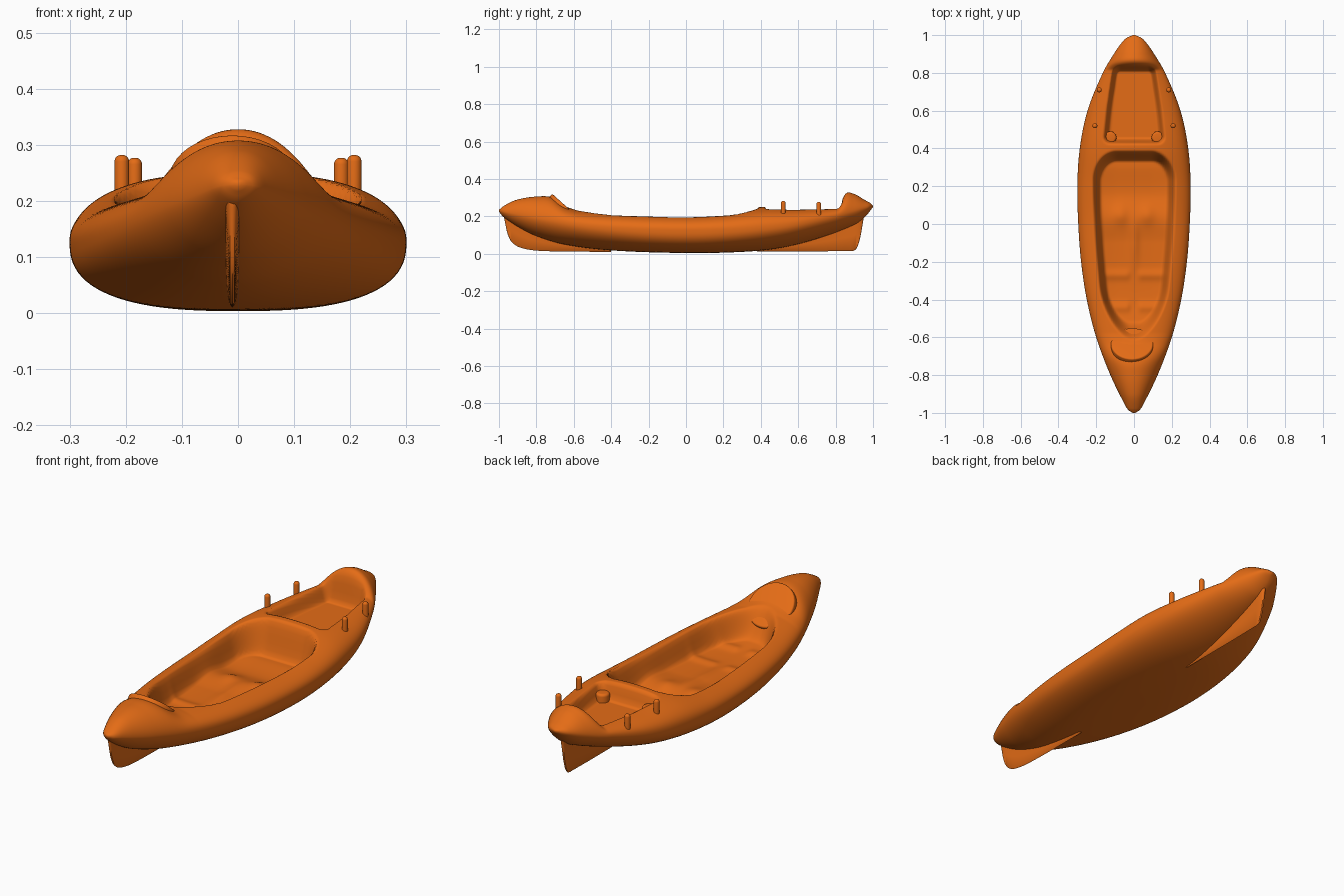
import bpy, bmesh, math
from mathutils import Matrix

if "Cube" in bpy.data.objects:
    bpy.data.objects.remove(bpy.data.objects["Cube"], do_unlink=True)

orange = bpy.data.materials.new("orange plastic")
orange.use_nodes = True
orange.diffuse_color = (0.78, 0.15, 0.008, 1)
orange.node_tree.nodes["Principled BSDF"].inputs["Base Color"].default_value = orange.diffuse_color


def curve(*knots):
    """Smooth interpolation through (y, value) knots."""
    def slope(i):
        a, b = knots[max(i - 1, 0)], knots[min(i + 1, len(knots) - 1)]
        return (b[1] - a[1]) / (b[0] - a[0])

    def value(y):
        y = min(max(y, knots[0][0]), knots[-1][0])
        i = 0
        while i < len(knots) - 2 and y > knots[i + 1][0]:
            i += 1
        (y0, v0), (y1, v1) = knots[i], knots[i + 1]
        h = y1 - y0
        t = (y - y0) / h
        s = t * t * (3 - 2 * t)
        return (v0 * (1 - s) + v1 * s + h * slope(i) * t * (1 - t) ** 2
                - h * slope(i + 1) * t * t * (1 - t))
    return value


def smooth(t):
    t = min(max(t, 0), 1)
    return t * t * (3 - 2 * t)


def bell(v, width):
    return math.exp(-(v / width) ** 2)


# Lines of the boat, from bow (-y) to stern (+y)
half_width = curve((-1, .006), (-.985, .03), (-.95, .052), (-.8, .125), (-.6, .2), (-.4, .25),
                   (-.2, .28), (0, .295), (.2, .3), (.4, .287), (.6, .246), (.8, .165),
                   (.9, .107), (.96, .065), (.985, .04), (1, .006))
keel = curve((-1, .225), (-.98, .2), (-.9, .145), (-.8, .095), (-.65, .05), (-.4, .018), (0, .004),
             (.3, .01), (.5, .03), (.7, .08), (.9, .155), (.96, .2), (1, .25))
beam_height = curve((-1, .23), (-.8, .19), (-.5, .145), (0, .125), (.5, .145), (.8, .2), (1, .255))
deck_height = curve((-1, .235), (-.98, .248), (-.9, .255), (-.6, .235), (-.4, .224), (0, .216),
                    (.2, .227), (.4, .25), (.6, .248), (.8, .252), (.95, .266), (.985, .268), (1, .258))
bow_hump = curve((-.99, 0), (-.9, .035), (-.8, .056), (-.72, .058), (-.64, .014), (-.58, 0))
stern_hump = curve((.815, 0), (.855, .066), (.9, .058), (.96, .018), (.99, 0))
fullness = curve((-1, 1.7), (-.6, 1.9), (0, 2.6), (.5, 2.1), (1, 1.7))

# Open wells in the deck
cockpit_width = curve((-.62, .13), (-.4, .178), (-.2, .2), (0, .215), (.2, .222), (.39, .22))
cockpit_floor = curve((-.6, .12), (-.4, .088), (-.1, .085), (.03, .095), (.16, .072), (.3, .08))
tank_width = curve((.42, .168), (.6, .15), (.84, .115))


def inset(x, front, back, width, radius):
    """Distance inside a rounded outline."""
    a, b = width - abs(x), min(front, back)
    if a < radius and b < radius:
        return radius - math.hypot(radius - a, radius - b)
    return min(a, b)


def deck(x, y):
    w, zm = half_width(y), beam_height(y)
    r = min(abs(x) / w, 1)
    z = zm + (deck_height(y) - zm) * (1 - r ** 2.4) ** (1 / 2.4)
    z += (bow_hump(y) + stern_hump(y)) * max(0, 1 - r * r) ** .8
    # cockpit with seat pan, centre ridge and foot steps
    if -.62 < y < .39:
        floor = cockpit_floor(y) + .012 * bell(x, .025) * bell(y + .1, .13)
        floor += .012 * bell(abs(x) - .07, .04) * bell(y - .05, .05)
        floor += .008 * (bell(y + .27, .025) + bell(y + .44, .025)) * smooth((abs(x) - .01) / .03)
        floor += .25 * max(0, abs(x) - .09) ** 1.5
        d = inset(x, (y + .62) * .45, (.39 - y) * .8, cockpit_width(y), .13)
        z += (floor - z) * smooth(d / .048)
    # rear tank well
    elif .42 < y < .84:
        d = inset(x, y - .42, .84 - y, tank_width(y), .045)
        z += (.165 - z) * smooth(d / .034)
    return z


def finish(name, bm, angle=50):
    bmesh.ops.recalc_face_normals(bm, faces=bm.faces)
    mesh = bpy.data.meshes.new(name)
    bm.to_mesh(mesh)
    bm.free()
    mesh.materials.append(orange)
    obj = bpy.data.objects.new(name, mesh)
    bpy.context.collection.objects.link(obj)
    bpy.ops.object.select_all(action='DESELECT')
    obj.select_set(True)
    bpy.context.view_layer.objects.active = obj
    bpy.ops.object.shade_smooth_by_angle(angle=math.radians(angle))
    return obj


def loft(name, rings, angle=50):
    bm = bmesh.new()
    loops = [[bm.verts.new(p) for p in ring] for ring in rings]
    for a, b in zip(loops, loops[1:]):
        for i in range(len(a)):
            j = (i + 1) % len(a)
            bm.faces.new((a[i], a[j], b[j], b[i]))
    bm.faces.new(loops[0])
    bm.faces.new(loops[-1])
    return finish(name, bm, angle)


# Hull and moulded deck
def hull_ring(y, top=80, under=44):
    w, zm, zb, n = half_width(y), beam_height(y), keel(y), fullness(y)
    ring = []
    for i in range(top + 1):
        x = w * math.sin((2 * i / top - 1) * math.pi / 2)
        ring.append((x, y, deck(x, y)))
    for i in range(1, under):
        c, s = math.cos(math.pi * i / under), math.sin(math.pi * i / under)
        x = math.copysign(w * abs(c) ** (2 / n), c)
        ring.append((x, y, zm - (zm - zb) * s ** (2 / n)))
    return ring


steps = 260
spread = [2 * i / steps - 1 for i in range(steps + 1)]
loft("hull", [hull_ring(.75 * t + .25 * math.sin(t * math.pi / 2)) for t in spread], 70)


# Keel fins, thin blades that widen into the hull
def fin(name, x, start, end, edge):
    rings = []
    for i in range(61):
        t = .5 - .5 * math.cos(math.pi * i / 60)
        y = start + (end - start) * t
        low, high = edge(y), keel(y) + .025
        low = min(low, high - .01)
        mid = low + (high - low) * .5
        rings.append([(x - .014, y, high), (x - .008, y, mid), (x - .004, y, low + .004), (x, y, low),
                      (x + .004, y, low + .004), (x + .008, y, mid), (x + .014, y, high)])
    loft(name, rings)


fin("bow_fin", -.01, -.972, -.4,
    curve((-.972, .19), (-.955, .11), (-.93, .06), (-.87, .028), (-.75, .014), (-.4, .01)))
fin("stern_fin", 0, .38, .95,
    curve((.38, .013), (.87, .015), (.91, .025), (.93, .08), (.95, .19)))


def round_part(name, place, radius, depth, bevel, tilt=0):
    """Cylinder with a rounded upper rim."""
    bm = bmesh.new()
    bmesh.ops.create_cone(bm, cap_ends=True, segments=40, radius1=radius, radius2=radius, depth=depth)
    rim = [e for e in bm.edges if all(v.co.z > 0 for v in e.verts)]
    bmesh.ops.bevel(bm, geom=rim, offset=bevel, segments=5, profile=.5, affect='EDGES')
    bm.transform(Matrix.Translation(place) @ Matrix.Rotation(tilt, 4, 'X'))
    finish(name, bm)


# Bow hatch lid, scupper caps and deck pegs
round_part("bow_hatch_lid", (-.01, -.642, .234), .112, .03, .008, math.radians(-42))
for side, sign in (("left", 1), ("right", -1)):
    round_part(side + "_scupper_cap", (sign * .125, .458, .18), .032, .05, .012)
    round_part(side + "_front_peg", (sign * .207, .52, .246), .013, .072, .0115)
    round_part(side + "_rear_peg", (sign * .184, .71, .241), .013, .072, .0115)
